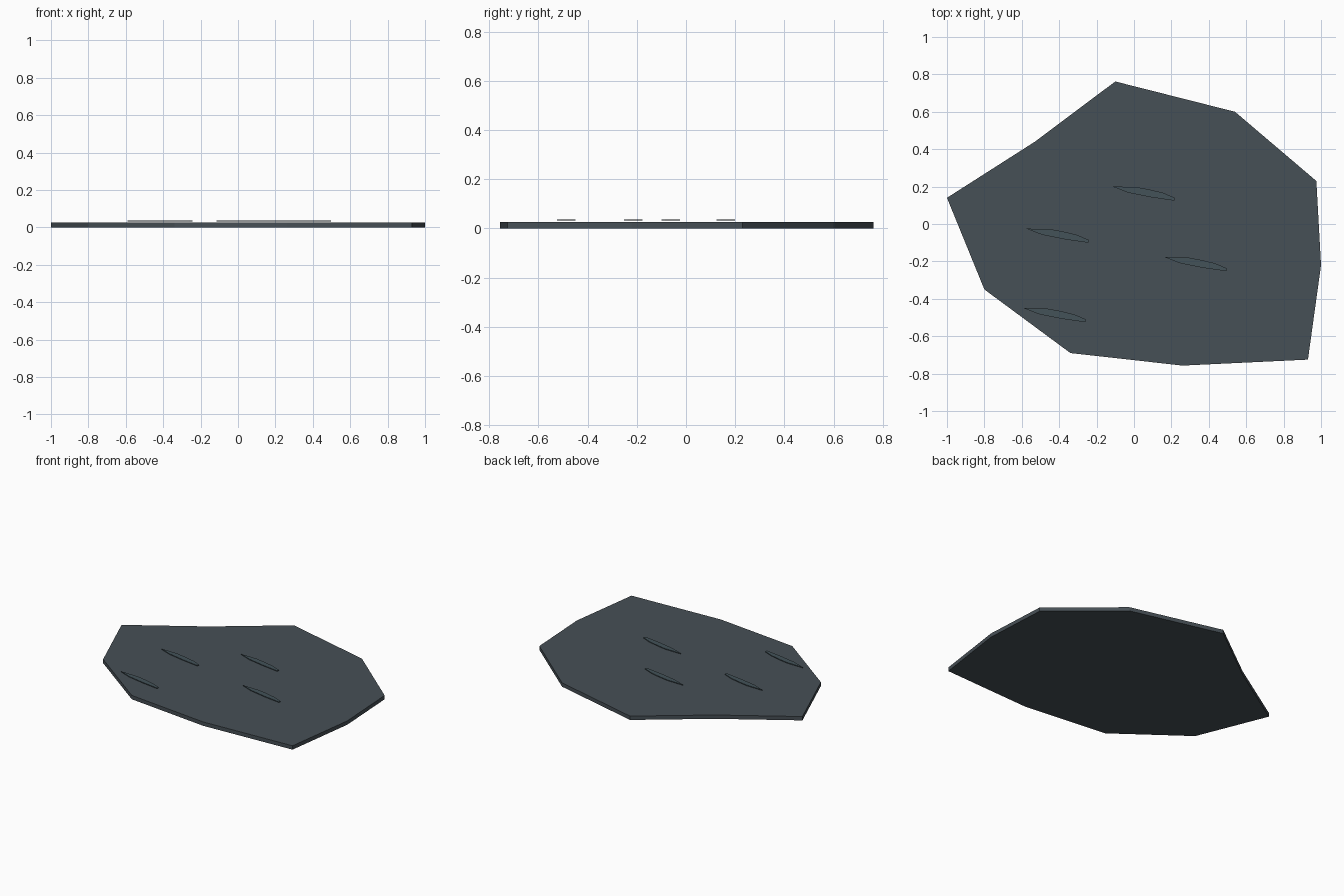
import bpy, bmesh

if "Cube" in bpy.data.objects:
    bpy.data.objects.remove(bpy.data.objects["Cube"])


def material(name, color):
    mat = bpy.data.materials.new(name)
    mat.diffuse_color = (*color, 1)
    mat.use_nodes = True
    mat.node_tree.nodes["Principled BSDF"].inputs["Base Color"].default_value = mat.diffuse_color
    return mat


def prism(name, outline, z0, z1, mat, offset=(0, 0)):
    """Extrude a flat outline from z0 up to z1."""
    bm = bmesh.new()
    face = bm.faces.new([bm.verts.new((x + offset[0], y + offset[1], z0)) for x, y in outline])
    top = bmesh.ops.extrude_face_region(bm, geom=[face])["geom"]
    bmesh.ops.translate(bm, vec=(0, 0, z1 - z0),
                        verts=[v for v in top if isinstance(v, bmesh.types.BMVert)])
    bmesh.ops.recalc_face_normals(bm, faces=bm.faces)
    mesh = bpy.data.meshes.new(name)
    bm.to_mesh(mesh)
    bm.free()
    mesh.materials.append(mat)
    obj = bpy.data.objects.new(name, mesh)
    bpy.context.collection.objects.link(obj)
    return obj


slab_mat = material("dark_slate", (0.062, 0.079, 0.092))
ripple_mat = material("slate_teal", (0.056, 0.085, 0.098))

# Irregular ten-sided slab
slab_outline = [(-1.0, 0.14), (-0.80, -0.35), (-0.34, -0.69), (0.26, -0.757),
                (0.93, -0.725), (1.0, -0.22), (0.975, 0.23), (0.54, 0.60),
                (-0.10, 0.762), (-0.53, 0.44)]
prism("slab", slab_outline, 0.0, 0.027, slab_mat)

# Thin curved ripples hovering just above the slab
ripple_outline = [(0, 0), (0.085, -0.033), (0.205, -0.057), (0.33, -0.075),
                  (0.333, -0.06), (0.27, -0.033), (0.20, -0.016), (0.125, -0.002)]
ripple_starts = [(-0.115, 0.20), (-0.575, -0.025), (0.163, -0.177), (-0.59, -0.45)]
for i, start in enumerate(ripple_starts, 1):
    prism(f"ripple_{i}", ripple_outline, 0.032, 0.037, ripple_mat, start)
